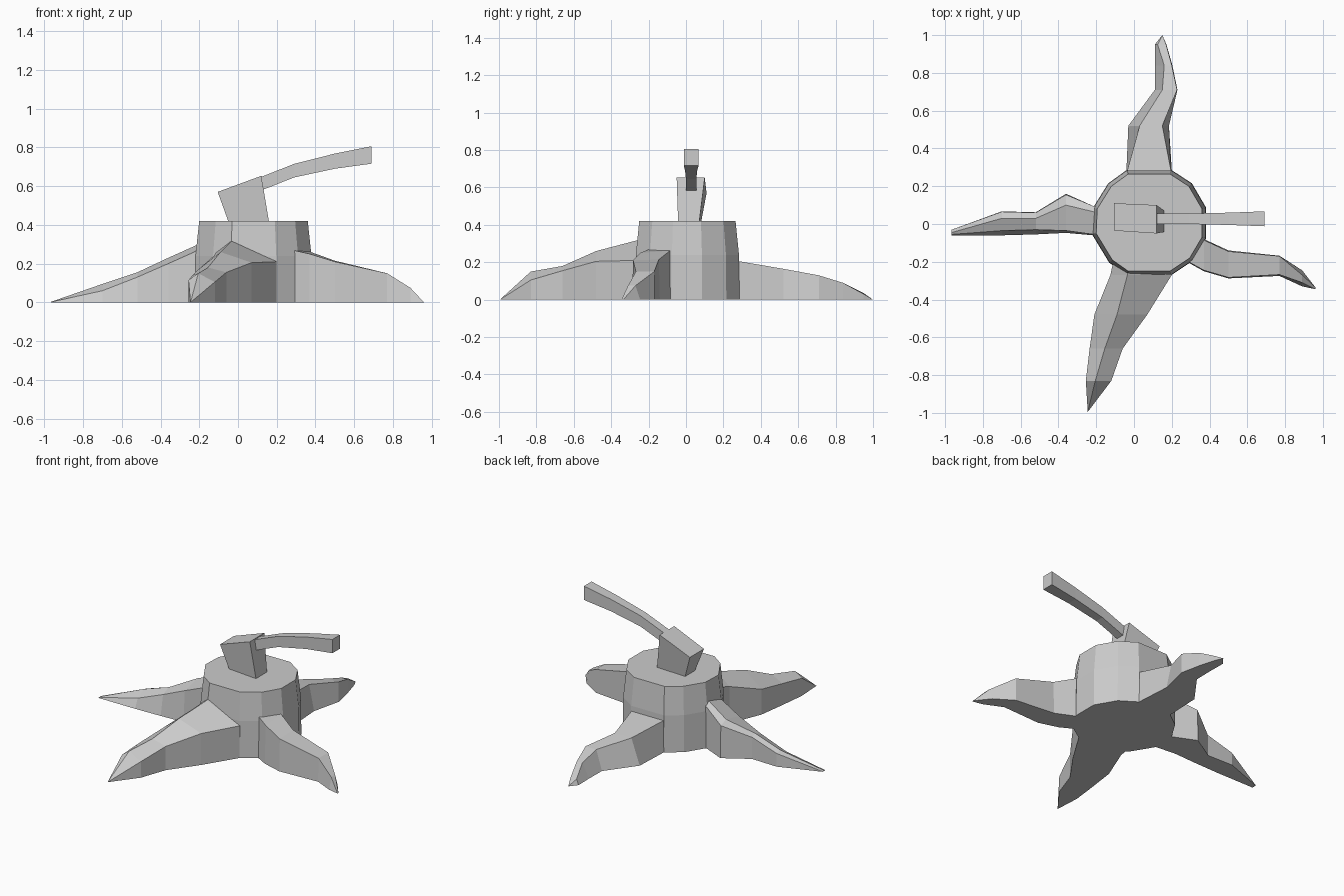
import bpy
import bmesh


def loft(name, rings):
    """Skin a row of equal-sized rings, cap both ends."""
    bm = bmesh.new()
    rows = [[bm.verts.new(p) for p in ring] for ring in rings]
    n = len(rows[0])
    for a, b in zip(rows, rows[1:]):
        for i in range(n):
            j = (i + 1) % n
            bm.faces.new((a[i], a[j], b[j], b[i]))
    bm.faces.new(rows[0])
    bm.faces.new(rows[-1])
    bmesh.ops.remove_doubles(bm, verts=bm.verts, dist=0.0005)
    bmesh.ops.recalc_face_normals(bm, faces=bm.faces)
    mesh = bpy.data.meshes.new(name)
    bm.to_mesh(mesh)
    bm.free()
    obj = bpy.data.objects.new(name, mesh)
    bpy.context.collection.objects.link(obj)
    return obj


def root(name, axis, sections):
    """Each section: distance along axis, then (sideways, height) profile."""
    rings = []
    for s, *profile in sections:
        rings.append([(s, a, z) if axis == 'x' else (a, s, z) for a, z in profile])
    return loft(name, rings)


# Stump: slightly flared trunk
outline = [(-.03, -.25), (.19, -.25), (.295, -.18), (.36, -.07), (.36, .08), (.29, .2),
           (.19, .265), (-.03, .265), (-.12, .2), (-.195, .08), (-.2, -.05), (-.115, -.19)]
cx, cy = 0.083, 0.005


def trunk_ring(z, k):
    return [(cx + (x - cx) * k, cy + (y - cy) * k, z) for x, y in outline]


loft("stump", [trunk_ring(0, 1.08), trunk_ring(.24, 1.07), trunk_ring(.42, 1.0)])

# Roots
root("back_root", 'y', [
    (.2, (-.04, 0), (-.03, .215), (.19, .215), (.2, 0)),
    (.285, (-.04, 0), (-.035, .205), (.195, .205), (.2, 0)),
    (.52, (-.03, 0), (.03, .165), (.15, .165), (.185, 0)),
    (.71, (.11, 0), (.15, .13), (.228, .13), (.23, 0)),
    (.84, (.112, 0), (.16, .09), (.2, .09), (.203, 0)),
    (.95, (.11, 0), (.125, .035), (.17, .03), (.172, 0)),
    (1.0, (.15, 0), (.15, 0), (.15, 0), (.15, 0))])

root("front_root", 'y', [
    (-.2, (-.11, 0), (-.11, .26), (-.03, .33), (.2, .21), (.2, 0)),
    (-.27, (-.125, 0), (-.125, .24), (-.035, .315), (.2, .21), (.2, 0)),
    (-.48, (-.21, 0), (-.21, .165), (-.09, .26), (.07, .205), (.07, 0)),
    (-.66, (-.235, 0), (-.235, .14), (-.155, .18), (-.06, .155), (-.06, 0)),
    (-.83, (-.255, 0), (-.255, .115), (-.205, .15), (-.12, .105), (-.12, 0)),
    (-.995, (-.245, 0), (-.245, 0), (-.245, 0), (-.245, 0), (-.245, 0))])

root("left_root", 'x', [
    (-.15, (-.06, 0), (-.055, .28), (.06, .31), (.09, .28), (.09, 0)),
    (-.215, (-.06, 0), (-.055, .265), (.065, .295), (.095, .27), (.095, 0)),
    (-.36, (-.047, 0), (-.035, .2), (.1, .23), (.155, .21), (.16, 0)),
    (-.52, (-.055, 0), (-.03, .13), (.03, .155), (.06, .14), (.062, 0)),
    (-.7, (-.06, 0), (-.035, .06), (.03, .095), (.065, .085), (.067, 0)),
    (-.965, (-.06, 0), (-.055, .002), (-.045, .003), (-.03, .002), (-.03, 0))])

root("right_root", 'x', [
    (.28, (-.2, 0), (-.195, .27), (-.08, .27), (-.08, 0)),
    (.37, (-.25, 0), (-.245, .25), (-.085, .262), (-.08, 0)),
    (.5, (-.288, 0), (-.283, .21), (-.145, .215), (-.14, 0)),
    (.77, (-.275, 0), (-.268, .15), (-.17, .15), (-.168, 0)),
    (.89, (-.33, 0), (-.31, .075), (-.27, .075), (-.245, 0)),
    (.96, (-.345, 0), (-.345, 0), (-.335, 0), (-.335, 0))])

# Axe head: wedge sunk into the stump
loft("axe_head", [
    [(-.105, -.035, .57), (.12, -.05, .653), (.12, .1, .653), (-.105, .11, .57)],
    [(-.047, -.02, .41), (.161, -.042, .41), (.161, .07, .41), (-.047, .08, .41)]])

# Axe handle: curved rectangular bar (x, low z, high z, y min, y max)
handle = [(.1, .57, .64, 0, .055), (.29, .645, .715, 0, .055),
          (.5, .69, .768, -.005, .06), (.69, .716, .806, -.012, .067)]
loft("axe_handle", [
    [(x, y0, a), (x, y1, a), (x, y1, b), (x, y0, b)] for x, a, b, y0, y1 in handle])
